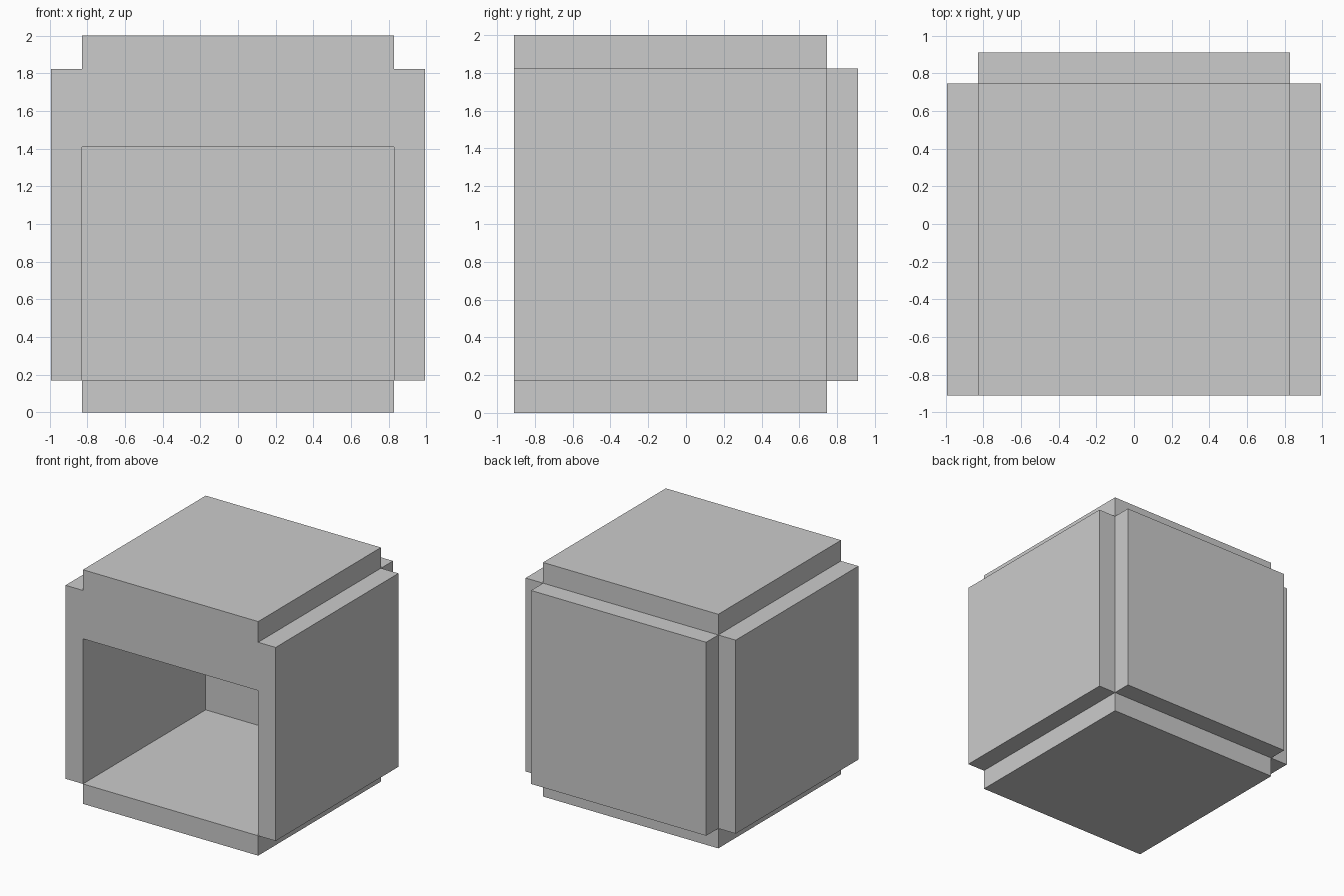
import bpy
from mathutils import Vector

if "Cube" in bpy.data.objects:
    bpy.data.objects.remove(bpy.data.objects["Cube"])


def box(name, lo, hi):
    lo, hi = Vector(lo), Vector(hi)
    bpy.ops.mesh.primitive_cube_add(size=1, location=(lo + hi) / 2)
    ob = bpy.context.object
    ob.name = name
    ob.scale = hi - lo
    bpy.ops.object.transform_apply(location=False, rotation=False, scale=True)
    return ob


# Inner cavity limits: five slabs sit against its faces, the front stays open
X, FRONT, BACK = 0.828, -0.91, 0.747
FLOOR, SIDE_TOP = 0.17, 1.823

# Base slab and thick top block, which hangs down into the opening
box("base_slab", (-X, FRONT, 0), (X, BACK, FLOOR))
box("top_block", (-X, FRONT, 1.41), (X, BACK, 2.0))

# Back panel
box("back_panel", (-X, BACK, FLOOR), (X, 0.91, SIDE_TOP))

# Side panels
box("left_panel", (-0.993, FRONT, FLOOR), (-X, BACK, SIDE_TOP))
box("right_panel", (X, FRONT, FLOOR), (0.993, BACK, SIDE_TOP))
